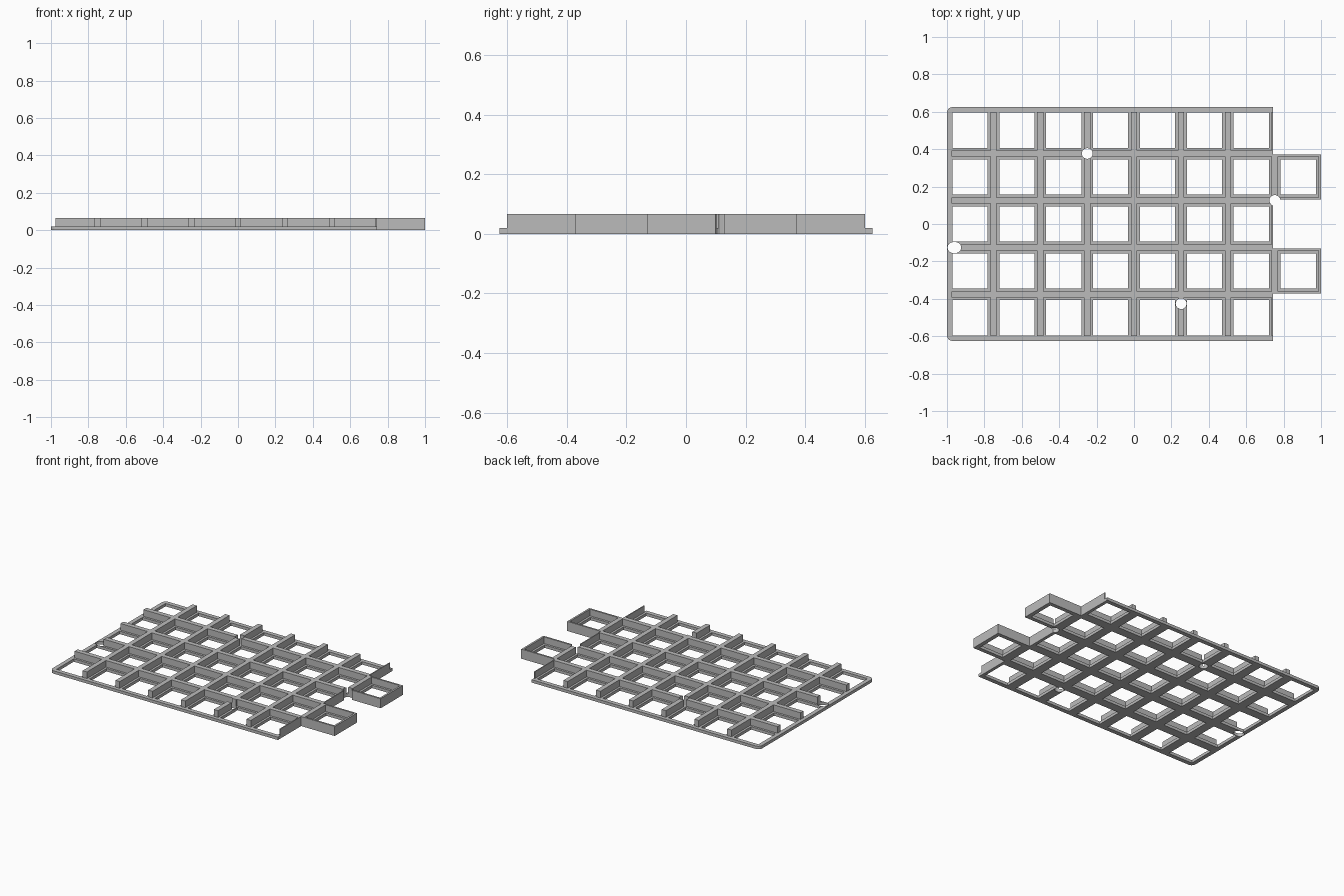
import bpy, bmesh
from math import sin, cos, pi

cube = bpy.data.objects.get("Cube")
if cube:
    bpy.data.objects.remove(cube, do_unlink=True)

PITCH = 0.2507
COLS, ROWS = 7, 5
PLATE_TOP, RIB_TOP = 0.02, 0.066
HOLE, POCKET, TAB = 0.094, 0.109, 0.121   # half sizes around each cell centre
EDGE = 0.743                              # right edge of the main field

grey = bpy.data.materials.new("plain grey")
grey.diffuse_color = (0.5, 0.5, 0.5, 1)
grey.use_nodes = True
grey.node_tree.nodes["Principled BSDF"].inputs["Base Color"].default_value = (0.5, 0.5, 0.5, 1)


def col_x(i):
    return -0.877 + PITCH * i


def row_y(j):
    return PITCH * (j - (ROWS - 1) / 2)


def prisms(name, outlines, z0, z1):
    """One object made of upright prisms, from counter-clockwise outlines."""
    bm = bmesh.new()
    for pts in outlines:
        face = bm.faces.new([bm.verts.new((x, y, z0)) for x, y in pts])
        top = bmesh.ops.extrude_face_region(bm, geom=[face])["geom"]
        bmesh.ops.translate(bm, vec=(0, 0, z1 - z0),
                            verts=[v for v in top if isinstance(v, bmesh.types.BMVert)])
    bmesh.ops.recalc_face_normals(bm, faces=bm.faces[:])
    mesh = bpy.data.meshes.new(name)
    bm.to_mesh(mesh)
    bm.free()
    obj = bpy.data.objects.new(name, mesh)
    bpy.context.collection.objects.link(obj)
    return obj


def rect(x0, x1, y0, y1):
    return [(x0, y0), (x1, y0), (x1, y1), (x0, y1)]


def arc(x, y, r, start, end, steps):
    return [(x + r * cos(start + (end - start) * k / steps),
             y + r * sin(start + (end - start) * k / steps)) for k in range(steps + 1)]


def outline(left, half, radius):
    """Main field with two side tabs on its right edge."""
    pts = [(EDGE, -half)]
    for j in (1, 3):
        y = row_y(j)
        pts += [(EDGE, y - TAB), (1, y - TAB), (1, y + TAB), (EDGE, y + TAB)]
    pts.append((EDGE, half))
    if radius:
        x, y = left + radius, half - radius
        pts += arc(x, y, radius, pi / 2, pi, 5) + arc(x, -y, radius, pi, 1.5 * pi, 5)
    else:
        pts += [(left, half), (left, -half)]
    return pts


def cut(obj, cutters):
    for c in cutters:
        c.hide_render = True
        mod = obj.modifiers.new("cut", 'BOOLEAN')
        mod.operation, mod.solver, mod.object = 'DIFFERENCE', 'EXACT', c
    graph = bpy.context.evaluated_depsgraph_get()
    mesh = bpy.data.meshes.new_from_object(obj.evaluated_get(graph))
    obj.modifiers.clear()
    obj.data = mesh
    mesh.materials.clear()
    mesh.materials.append(grey)


# Cell centres: the main grid and the two tabs
cells = [(i, j) for i in range(COLS) for j in range(ROWS)] + [(COLS, 1), (COLS, 3)]

# Square openings through the plate
openings = prisms("opening_cutter", [
    rect(col_x(i) - HOLE, col_x(i) + HOLE, row_y(j) - HOLE, row_y(j) + HOLE)
    for i, j in cells], -0.1, 0.2)

# Wider pockets between the ribs, left open along the outer rim
pockets = prisms("pocket_cutter", [
    rect(col_x(i) - (0.3 if i == 0 else POCKET), col_x(i) + POCKET,
         row_y(j) - (0.3 if j == 0 else POCKET),
         row_y(j) + (0.3 if j == ROWS - 1 else POCKET))
    for i, j in cells], -0.1, 0.2)

# Round screw holes and one slot
R = 0.029
holes = [arc(x, y, R, 0, 2 * pi * 15 / 16, 15)
         for x, y in ((-0.25, 0.377), (0.252, -0.426), (0.753, 0.126))]
slot = arc(-0.953, -0.126, R, -pi / 2, pi / 2, 8) + arc(-0.968, -0.126, R, pi / 2, 1.5 * pi, 8)
screws = prisms("screw_hole_cutter", holes + [slot], -0.1, 0.2)

plate = prisms("switch_plate", [outline(-1, 0.625, 0.03)], 0, PLATE_TOP)
ribs = prisms("stiffening_ribs", [outline(-0.975, 0.6, 0)], PLATE_TOP, RIB_TOP)
cut(plate, [openings, screws])
cut(ribs, [pockets, screws])

for helper in (openings, pockets, screws):
    bpy.data.objects.remove(helper, do_unlink=True)
